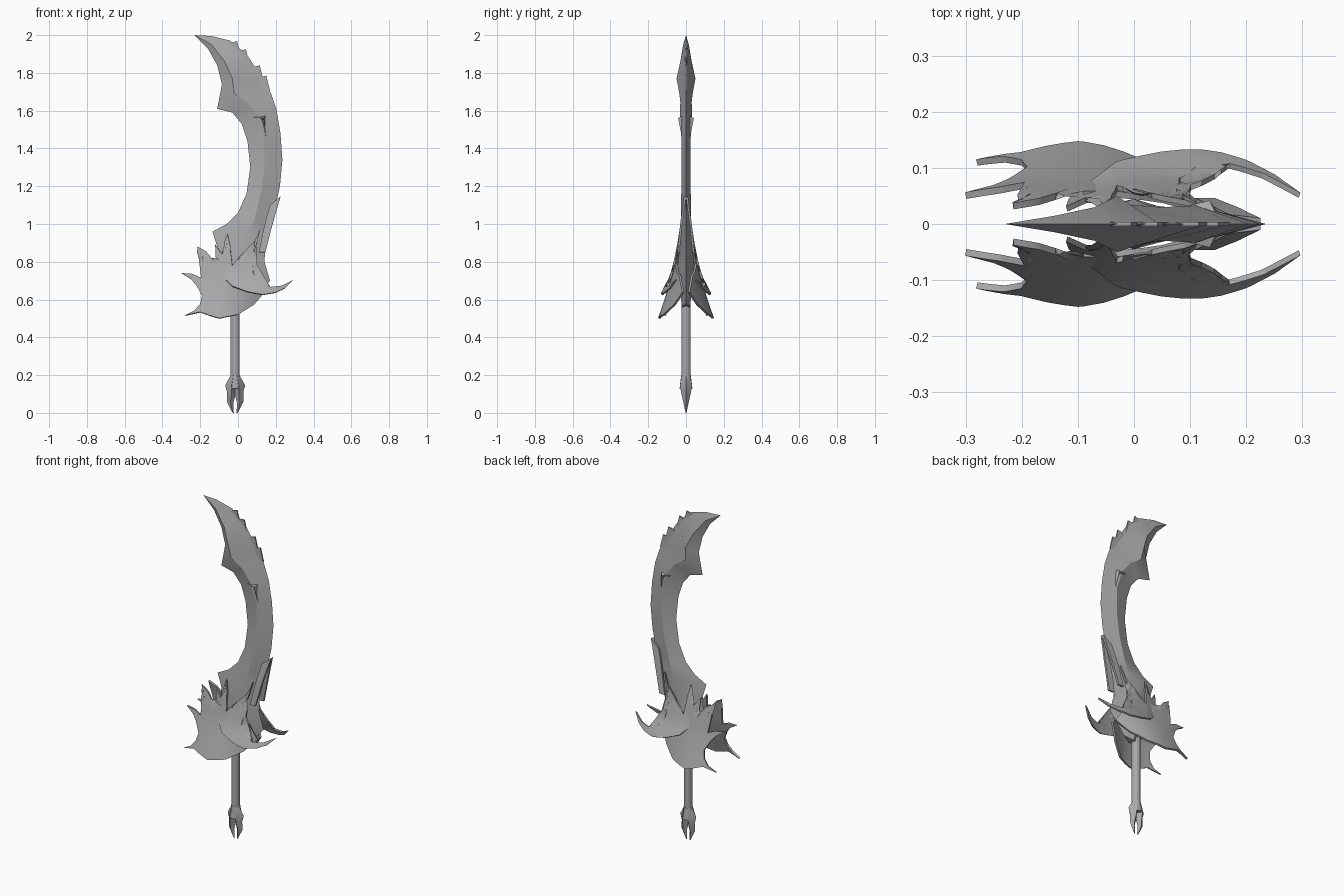
import bpy, bmesh
from mathutils import Vector

cube = bpy.data.objects.get("Cube")
if cube:
    bpy.data.objects.remove(cube)

steel = bpy.data.materials.new("grey_steel")
steel.use_nodes = True
GREY = (0.4, 0.4, 0.4, 1)
steel.diffuse_color = GREY
steel.node_tree.nodes["Principled BSDF"].inputs["Base Color"].default_value = GREY


def finish(name, bm, thickness=0, mirror=False, angle=0.5):
    """Turn a bmesh into a shaded object, with optional shell and y mirror."""
    bmesh.ops.recalc_face_normals(bm, faces=bm.faces)
    mesh = bpy.data.meshes.new(name)
    bm.to_mesh(mesh)
    bm.free()
    mesh.materials.append(steel)
    ob = bpy.data.objects.new(name, mesh)
    bpy.context.collection.objects.link(ob)
    bpy.ops.object.select_all(action='DESELECT')
    ob.select_set(True)
    bpy.context.view_layer.objects.active = ob
    if thickness:
        mod = ob.modifiers.new("shell", 'SOLIDIFY')
        mod.thickness, mod.offset = thickness, 0
        bpy.ops.object.modifier_apply(modifier=mod.name)
    if mirror:
        mod = ob.modifiers.new("mirror", 'MIRROR')
        mod.use_axis = (False, True, False)
        mod.use_mirror_merge = False
        bpy.ops.object.modifier_apply(modifier=mod.name)
    bpy.ops.object.shade_smooth_by_angle(angle=angle)
    return ob


def loft(name, stations, flip=None):
    """Diamond sections: inner edge, ridge, outer edge, half thickness."""
    bm = bmesh.new()
    rings = []
    for (ax, az), (rx, rz), (bx, bz), t in stations:
        pts = [(ax, 0, az), (rx, -t, rz), (bx, 0, bz), (rx, t, rz)]
        if flip is not None:
            pts = [(2 * flip - x, y, z) for x, y, z in pts]
        rings.append([bm.verts.new(p) for p in pts])
    for a, b in zip(rings, rings[1:]):
        for i in range(4):
            j = (i + 1) % 4
            bm.faces.new((a[i], a[j], b[j], b[i]))
    bm.faces.new(rings[0])
    bm.faces.new(rings[-1])
    bmesh.ops.remove_doubles(bm, verts=bm.verts, dist=0.0005)
    return finish(name, bm)


def plate(name, outline, depth, thickness, mirror=True, step=0.035):
    """Cut a flat outline into a grid, then bend it by depth(x, z)."""
    bm = bmesh.new()
    bm.faces.new([bm.verts.new((x, 0, z)) for x, z in outline])
    bmesh.ops.triangulate(bm, faces=bm.faces)
    for axis, lo, count in ((Vector((1, 0, 0)), -0.3, 18), (Vector((0, 0, 1)), 0.5, 20)):
        for i in range(count):
            bmesh.ops.bisect_plane(bm, geom=bm.verts[:] + bm.edges[:] + bm.faces[:],
                                   plane_co=axis * (lo + i * step), plane_no=axis)
    bmesh.ops.remove_doubles(bm, verts=bm.verts, dist=0.002)
    for v in bm.verts:
        v.co.y = -depth(v.co.x, v.co.z)
    return finish(name, bm, thickness, mirror, 0.7)


def ramp(points, z):
    """Piecewise linear lookup."""
    if z <= points[0][0]:
        return points[0][1]
    for (z0, y0), (z1, y1) in zip(points, points[1:]):
        if z <= z1:
            return y0 + (y1 - y0) * (z - z0) / (z1 - z0)
    return points[-1][1]


# Curved blade with a hooked tip
loft("blade", [
    ((-.23, 2), (-.23, 2), (-.23, 2), 0),
    ((-.16, 1.93), (-.14, 1.95), (-.14, 1.995), .015),
    ((-.11, 1.84), (-.07, 1.86), (-.04, 1.97), .03),
    ((-.085, 1.74), (-.03, 1.77), (.045, 1.9), .05),
    ((-.11, 1.61), (-.02, 1.69), (.13, 1.77), .035),
    ((-.03, 1.59), (.05, 1.645), (.175, 1.69), .03),
    ((.02, 1.53), (.11, 1.57), (.205, 1.6), .033),
    ((.05, 1.44), (.14, 1.46), (.225, 1.48), .025),
    ((.065, 1.3), (.14, 1.3), (.235, 1.34), .025),
    ((.045, 1.16), (.125, 1.18), (.222, 1.2), .025),
    ((0, 1.06), (.09, 1.04), (.195, 1.08), .026),
    ((-.06, 1), (.06, .95), (.165, .97), .03),
    ((-.135, .96), (.02, .87), (.145, .88), .035),
    ((-.11, .88), (0, .78), (.14, .8), .045),
    ((-.12, .75), (-.02, .7), (.17, .7), .04),
    ((-.03, .56), (.02, .56), (.07, .58), .02)])

# Raised spur on the blade face
loft("blade_spur", [
    ((.085, 1.565), (.085, 1.565), (.085, 1.565), .03),
    ((.12, 1.52), (.135, 1.56), (.155, 1.585), .042),
    ((.15, 1.45), (.15, 1.45), (.15, 1.45), .02)])

# Small teeth along the back of the blade
for i, (x, z) in enumerate([(-.005, 1.968), (.042, 1.925), (.115, 1.84), (.15, 1.785)]):
    plate(f"back_tooth_{i + 1}", [(x, z), (x + .02, z - .08), (x - .03, z - .06), (x - .04, z - .01)],
          lambda x, z: 0, 0.008, mirror=False)

# Barbs lying along the back edge near the guard
plate("back_barb", [(.225, 1.145), (.2, 1.06), (.175, .97), (.145, .85), (.11, .85),
                    (.135, .97), (.155, 1.05), (.17, 1.1)],
      lambda x, z: ramp([(.85, .04), (1.0, .025), (1.15, .004)], z), 0.012)

# Outer guard wings, flaring outward and closing towards the back edge
WING = [(.5, .142), (.6, .108), (.7, .076), (.8, .054), (.9, .03)]


def wing_depth(x, z):
    bend = ((x + .1) / .26) ** 2 if x > -.1 else .2 * ((x + .1) / .18) ** 2
    return ramp(WING, z) * (1 - bend)


plate("guard_wing", [
    (-.28, .515), (-.2, .533), (-.15, .515), (-.1, .5), (0, .52), (.08, .57), (.14, .64),
    (.1, .72), (0, .78), (-.115, .78), (-.14, .82), (-.17, .855), (-.215, .88),
    (-.185, .82), (-.18, .76), (-.195, .715), (-.24, .735), (-.3, .74),
    (-.25, .71), (-.22, .675), (-.19, .62), (-.2, .575), (-.23, .54)], wing_depth, 0.012)

# Inner guard crescents with upright flame tips
CRESCENT = [(.63, .13), (.68, .104), (.72, .082), (.8, .06), (.9, .04), (1, .025)]


def crescent_depth(x, z):
    bend = 9.3 * (x - .08) ** 2 if x > .08 else 25 * min(x, 0) ** 2
    return ramp(CRESCENT, z) * (1 - bend)


plate("guard_crescent", [
    (.295, .705), (.25, .66), (.2, .637), (.13, .625), (.05, .64), (-.03, .67), (-.09, .73),
    (-.115, .8), (-.12, .89), (-.085, .84), (-.06, .88), (-.055, .95), (-.04, .88),
    (-.03, .78), (0, .81), (.05, .87), (.09, .91), (.12, .98), (.1, .9), (.075, .82),
    (.08, .74), (.11, .69), (.17, .665), (.23, .672)], crescent_depth, 0.01)

# Grip and collar
GRIP_X = -.015
for name, low, high, r1, r2 in (("grip", .17, .64, .024, .024), ("collar", .13, .2, .034, .025)):
    bm = bmesh.new()
    bmesh.ops.create_cone(bm, cap_ends=True, segments=12, radius1=r1, radius2=r2, depth=high - low)
    bmesh.ops.translate(bm, verts=bm.verts, vec=(GRIP_X, 0, (low + high) / 2))
    finish(name, bm)

# Two clawed pommel prongs
for side, flip in (("left", None), ("right", GRIP_X)):
    loft(f"pommel_prong_{side}", [
        ((-.015, .2), (-.005, .2), (.008, .2), .024),
        ((-.015, .14), (.005, .14), (.038, .145), .032),
        ((-.015, .09), (.005, .1), (.028, .11), .024),
        ((-.005, .05), (.01, .055), (.029, .06), .014),
        ((-.008, 0), (-.003, 0), (.003, .008), .002)], flip)
